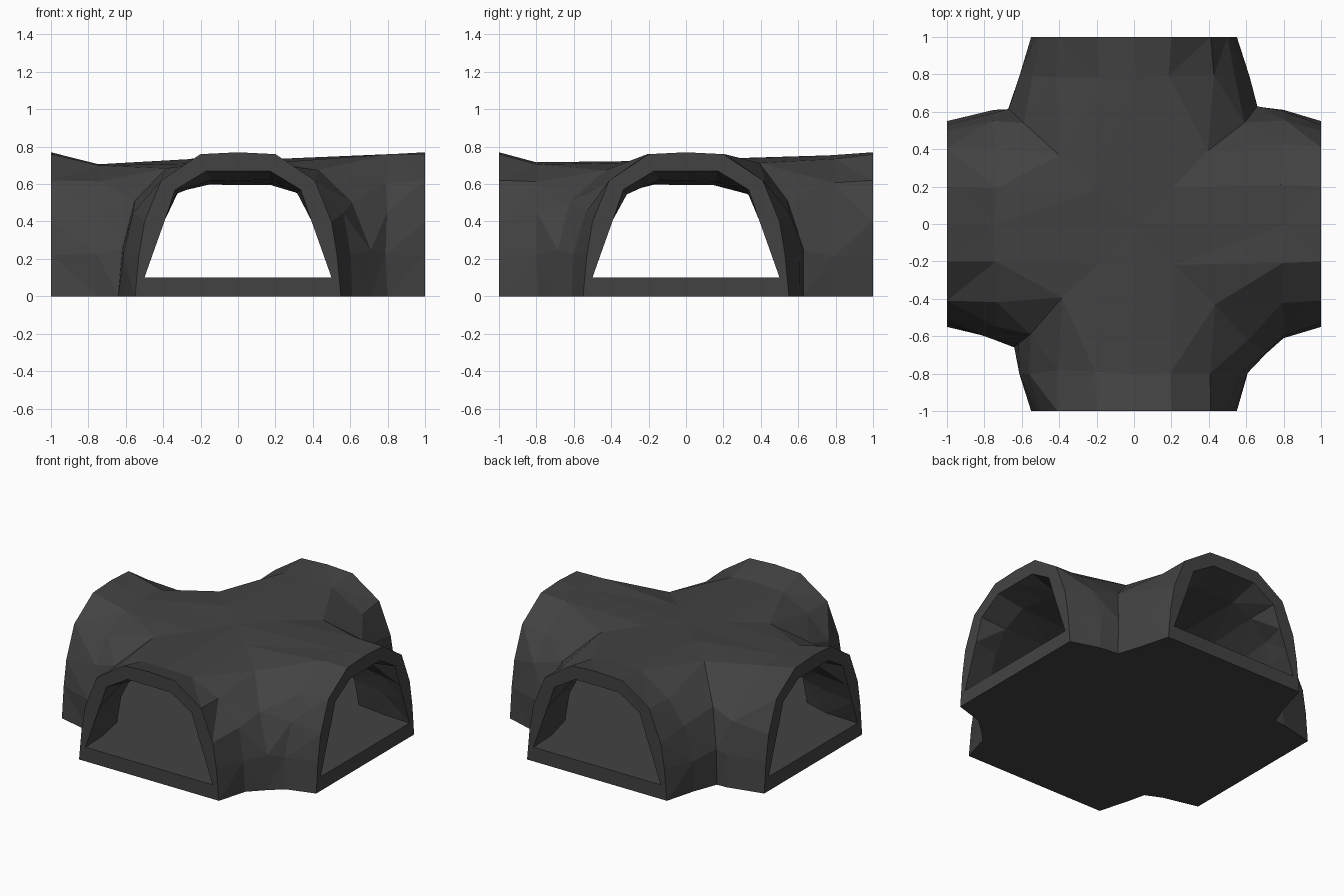
import bpy, bmesh, random

if "Cube" in bpy.data.objects:
    bpy.data.objects.remove(bpy.data.objects["Cube"])

random.seed(4)
rock = bpy.data.materials.new("dark_grey_rock")
rock.diffuse_color = (0.055, 0.055, 0.055, 1)
rock.use_nodes = True
rock.node_tree.nodes["Principled BSDF"].inputs["Base Color"].default_value = rock.diffuse_color

# Half profiles (offset from tunnel axis, height): floor centre -> foot -> apex
OUTER = {
    "mouth": [(0, 0), (.55, 0), (.53, .22), (.5, .4), (.41, .62), (.2, .76), (0, .77)],
    "mid":   [(0, 0), (.61, 0), (.605, .22), (.55, .45), (.42, .61), (.2, .73), (0, .74)],
    "diag":  [(0, 0), (.66, 0), (.65, .25), (.58, .51), (.4, .68), (.2, .71), (0, .73)],
}
INNER = {
    "mouth": [(0, .1), (.5, .1), (.44, .27), (.39, .41), (.335, .57), (.17, .67), (0, .67)],
    "mid":   [(0, .1), (.51, .1), (.48, .28), (.43, .42), (.33, .55), (.16, .62), (0, .62)],
    "diag":  [(0, .1), (.57, .1), (.55, .28), (.5, .43), (.34, .55), (.16, .6), (0, .6)],
}
# Rock corners: x scale, y scale, shoulder lift
CORNERS = {(-1, -1): (.97, 1.0, 0), (1, -1): (1.07, 1.05, 0),
           (1, 1): (1.0, .95, .03), (-1, 1): (1.02, .93, .03)}
# Arms: distance of the middle ring, ridge lift
ARMS = {(0, -1): (.79, -.02), (0, 1): (.78, .01), (-1, 0): (.75, -.03), (1, 0): (.8, .025)}

bm = bmesh.new()
verts = {}


def vert(x, y, z, layer, wobble):
    """Shared vertex, with a little roughness away from the mouths."""
    key = (layer, round(x, 3), round(y, 3), round(z, 3))
    if key not in verts:
        if wobble and z > .15:
            x, y, z = (c + random.uniform(-a, a) for c, a in ((x, .015), (y, .015), (z, .006)))
        verts[key] = bm.verts.new((x, y, z))
    return verts[key]


def lift(profile, amount, rows):
    """Raise the chosen rows of the outer roof."""
    return [(w, z + (amount if i in rows else 0)) for i, (w, z) in enumerate(profile)]


def skin(prof, layer, sx, sy):
    """One quarter of the crossing: from a y-mouth round the corner to an x-mouth."""
    cx, cy, up = CORNERS[sx, sy]
    (dy, ly), (dx, lx) = ARMS[0, sy], ARMS[sx, 0]
    if layer == "in":
        up = ly = lx = 0
    mid_y = lift(prof["mid"], ly, (5, 6))
    mid_x = lift(prof["mid"], lx, (5, 6))
    diag = lift(prof["diag"], up, (4, 5))
    cols = [
        [vert(w * sx, sy, z, layer, False) for w, z in prof["mouth"]],
        [vert(w * sx, dy * sy, z, layer, True) for w, z in mid_y],
        [vert(w * sx * cx, w * sy * cy, z, layer, True) for w, z in diag],
        [vert(dx * sx, w * sy, z, layer, True) for w, z in mid_x],
        [vert(sx, w * sy, z, layer, False) for w, z in prof["mouth"]],
    ]
    for a, b in zip(cols, cols[1:]):
        for i in range(len(a) - 1):
            bm.faces.new(list(dict.fromkeys((a[i], a[i + 1], b[i + 1], b[i]))))
    return cols[0], cols[-1]


for sx, sy in CORNERS:
    outer = skin(OUTER, "out", sx, sy)
    inner = skin(INNER, "in", sx, sy)
    # Flat rim round each opening
    for o, n in zip(outer, inner):
        for i in range(len(o) - 1):
            bm.faces.new((o[i], o[i + 1], n[i + 1], n[i]))

bmesh.ops.triangulate(bm, faces=[f for f in bm.faces if len(f.verts) > 3],
                      quad_method='SHORT_EDGE')
bmesh.ops.recalc_face_normals(bm, faces=bm.faces[:])
mesh = bpy.data.meshes.new("cave_tunnel_crossing")
bm.to_mesh(mesh)
bm.free()
mesh.materials.append(rock)
bpy.context.collection.objects.link(bpy.data.objects.new("cave_tunnel_crossing", mesh))
